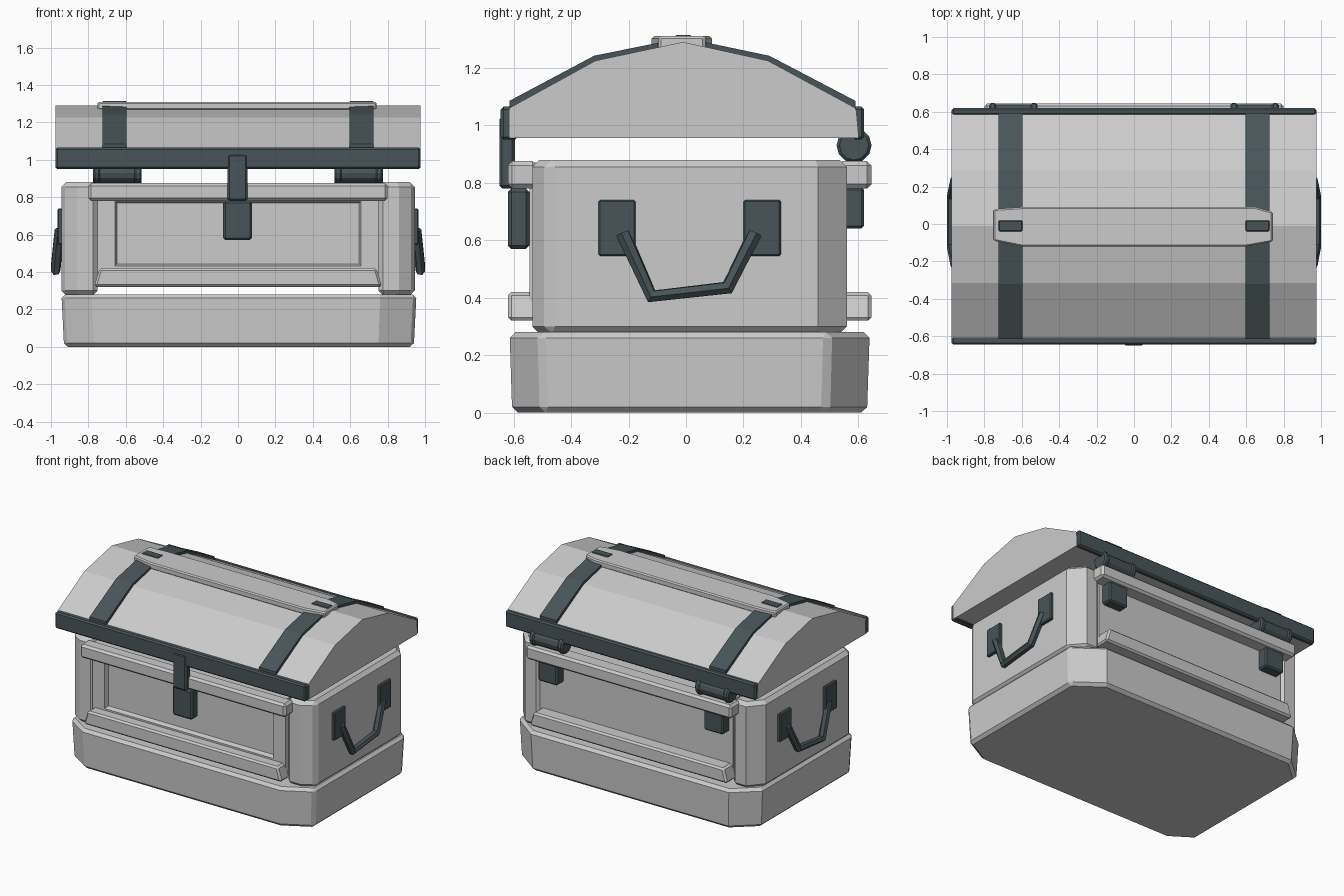
import bpy, bmesh
from mathutils import Vector

if "Cube" in bpy.data.objects:
    bpy.data.objects.remove(bpy.data.objects["Cube"])

iron = bpy.data.materials.new("dark_iron")
iron.diffuse_color = (0.065, 0.09, 0.1, 1)
iron.use_nodes = True
iron.node_tree.nodes["Principled BSDF"].inputs["Base Color"].default_value = iron.diffuse_color


def finish(name, bm, mat=None, bevel=0):
    bmesh.ops.recalc_face_normals(bm, faces=bm.faces)
    me = bpy.data.meshes.new(name)
    bm.to_mesh(me)
    bm.free()
    ob = bpy.data.objects.new(name, me)
    bpy.context.collection.objects.link(ob)
    if mat:
        me.materials.append(mat)
    if bevel:
        m = ob.modifiers.new("bevel", 'BEVEL')
        m.width, m.segments = bevel, 1
        m.limit_method = 'ANGLE'
        m.angle_limit = 0.9
    return ob


def prism(name, pts, axis, a, b, mat=None, bevel=0, top_scale=1):
    """Extrude a 2D outline along an axis from a to b."""
    def place(p, q, t):
        return {'x': (t, p, q), 'y': (p, t, q), 'z': (p, q, t)}[axis]
    bm = bmesh.new()
    n = len(pts)
    lo = [bm.verts.new(place(p, q, a)) for p, q in pts]
    hi = [bm.verts.new(place(p * top_scale, q * top_scale, b)) for p, q in pts]
    bm.faces.new(lo)
    bm.faces.new(hi)
    for i in range(n):
        j = (i + 1) % n
        bm.faces.new((lo[i], lo[j], hi[j], hi[i]))
    return finish(name, bm, mat, bevel)


def box(name, x, y, z, mat=None, bevel=0):
    pts = [(x[0], y[0]), (x[1], y[0]), (x[1], y[1]), (x[0], y[1])]
    return prism(name, pts, 'z', z[0], z[1], mat, bevel)


def barrel(name, x0, x1, y, z, r, sides=12):
    bm = bmesh.new()
    bmesh.ops.create_cone(bm, cap_ends=True, segments=sides, radius1=r, radius2=r, depth=x1 - x0)
    for v in bm.verts:
        v.co = Vector(((x0 + x1) / 2 + v.co.z, y + v.co.x, z + v.co.y))
    return finish(name, bm, iron, 0.01)


# Base plinth with cut corners
prism("base", [(-0.77, -0.605), (0.75, -0.605), (0.94, -0.50), (0.94, 0.49), (0.75, 0.63),
               (-0.77, 0.63), (-0.93, 0.49), (-0.93, -0.50)],
      'z', 0, 0.28, bevel=0.02, top_scale=1.015)

# Solid end blocks of the body
for s, side in ((1, "right"), (-1, "left")):
    prism(side + "_end_block",
          [(s * 0.75, -0.535), (s * 0.86, -0.535), (s * 0.945, -0.48),
           (s * 0.945, 0.46), (s * 0.86, 0.56), (s * 0.75, 0.56)],
          'z', 0.275, 0.88, bevel=0.025)

# Front wall with sunken panel, plain back wall
front = box("front_wall", (-0.75, 0.75), (-0.545, -0.45), (0.34, 0.87))
bm = bmesh.new()
bm.from_mesh(front.data)
face = min(bm.faces, key=lambda f: f.calc_center_median().y)
bmesh.ops.inset_region(bm, faces=[face], thickness=0.13)
bmesh.ops.inset_region(bm, faces=[face], thickness=0.015, depth=-0.03)
bm.to_mesh(front.data)
bm.free()
box("back_wall", (-0.75, 0.75), (0.47, 0.55), (0.34, 0.87))

# Horizontal rails, front and back
for name, ya, yb in (("front", -0.62, -0.52), ("back", 0.645, 0.53)):
    y = (min(ya, yb), max(ya, yb))
    box(name + "_top_rail", (-0.8, 0.8), y, (0.78, 0.875), bevel=0.015)
    inner = 0.74
    prism(name + "_lower_rail", [(-0.77, 0.32), (0.77, 0.32), (inner, 0.42), (-inner, 0.42)],
          'y', y[0], y[1], bevel=0.012)

# Arched lid
arch = [(-0.615, 1.06), (-0.315, 1.225), (-0.01, 1.29), (0.285, 1.225), (0.59, 1.06)]
prism("lid", [(-0.615, 0.955)] + arch + [(0.60, 0.955)], 'x', -0.975, 0.975)

# Iron lid rims
for name, y in (("front", (-0.645, -0.585)), ("back", (0.58, 0.62))):
    box(name + "_rim", (-0.975, 0.975), y, (0.95, 1.065), iron, 0.01)

# Iron straps over the lid
outer = [(-0.615, 1.085), (-0.32, 1.242), (-0.01, 1.305), (0.29, 1.242), (0.59, 1.085)]
for s, side in ((1, "right"), (-1, "left")):
    x = sorted((s * 0.595, s * 0.725))
    prism(side + "_strap", arch + outer[::-1], 'x', x[0], x[1], iron)
    box(side + "_strap_loop", x, (-0.04, 0.02), (1.28, 1.315), iron, 0.006)

# Ridge plank
prism("ridge_plank", [(-0.75, -0.09), (-0.6, -0.12), (0.6, -0.12), (0.74, -0.095),
                      (0.74, 0.065), (0.65, 0.09), (-0.6, 0.09), (-0.75, 0.08)],
      'z', 1.265, 1.31, bevel=0.008)

# Latch and lock
box("latch_strap", (-0.055, 0.05), (-0.65, -0.595), (0.78, 1.03), iron, 0.01)
box("lock_block", (-0.08, 0.075), (-0.62, -0.545), (0.57, 0.78), iron, 0.012)

# Hinges
for s, side in ((1, "right"), (-1, "left")):
    c = s * 0.645
    barrel(side + "_hinge_barrel", c - 0.11, c + 0.11, 0.585, 0.93, 0.053)
    for k in (-1, 1):
        e = c + k * 0.11
        barrel(side + "_hinge_collar", e - 0.02, e + 0.02, 0.585, 0.93, 0.061)
    box(side + "_hinge_plate", (c - 0.075, c + 0.075), (0.54, 0.62), (0.64, 0.785), iron, 0.01)

# Side handles with mounting plates
for s, side in ((1, "right"), (-1, "left")):
    for y in ((-0.305, -0.175), (0.2, 0.33)):
        box(side + "_handle_plate", sorted((s * 0.93, s * 0.965)), y, (0.545, 0.74), iron, 0.006)
    path = [(0.955, -0.22, 0.625), (0.975, -0.12, 0.405), (0.975, 0.145, 0.435), (0.955, 0.24, 0.625)]
    cu = bpy.data.curves.new(side + "_handle", 'CURVE')
    cu.dimensions = '3D'
    cu.bevel_depth, cu.bevel_resolution = 0.026, 1
    cu.use_fill_caps = True
    sp = cu.splines.new('POLY')
    sp.points.add(len(path) - 1)
    for p, (px, py, pz) in zip(sp.points, path):
        p.co = (s * px, py, pz, 1)
    cu.materials.append(iron)
    sp.use_smooth = False
    bpy.context.collection.objects.link(bpy.data.objects.new(side + "_handle", cu))
